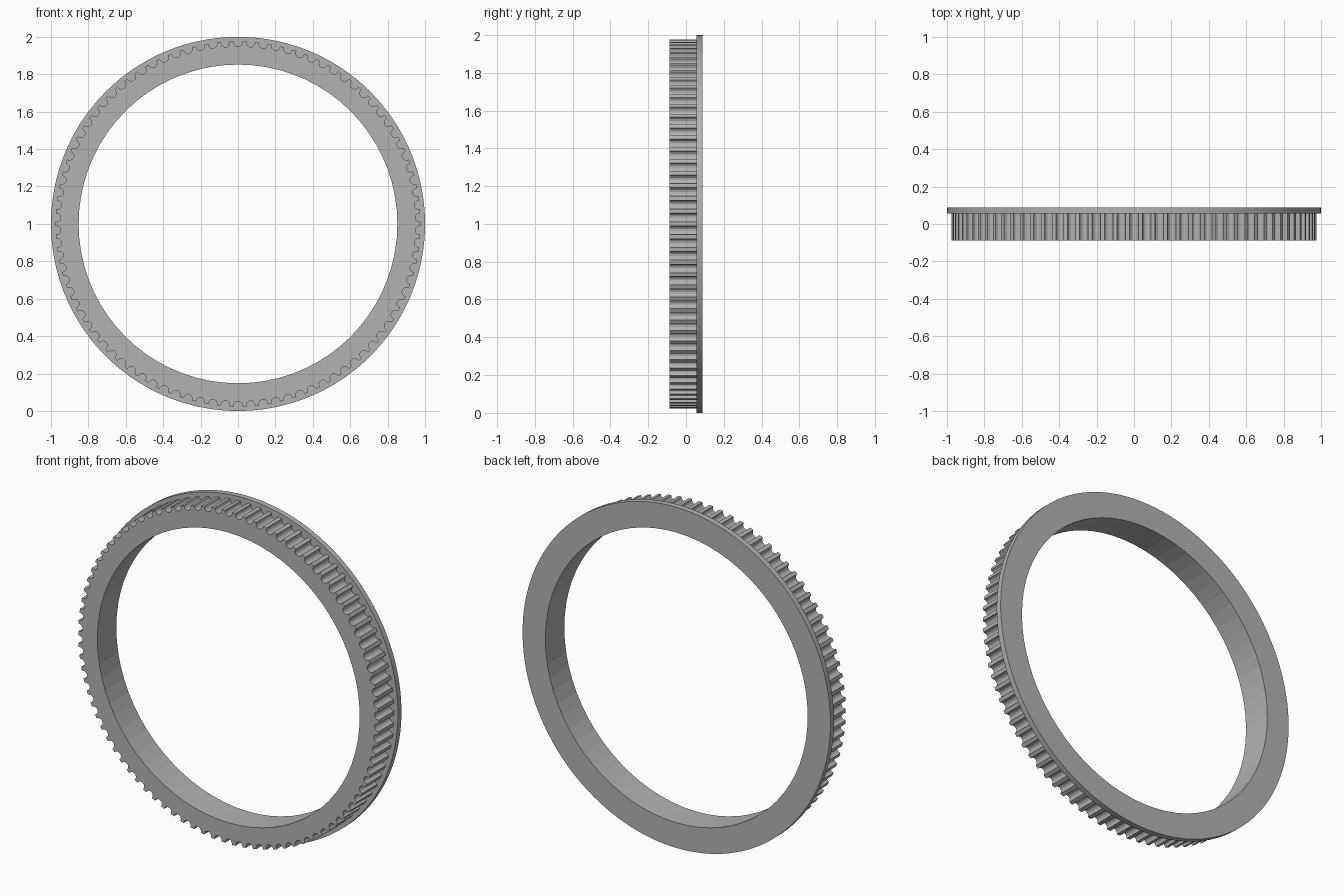
import bpy
from math import sin, cos, pi, tau

cube = bpy.data.objects.get("Cube")
if cube:
    bpy.data.objects.remove(cube)

TEETH = 90
BORE, TIP, ROOT, RIM = 0.852, 0.976, 0.948, 1.0
FRONT, STEP, BACK = -0.088, 0.055, 0.088

grey = bpy.data.materials.new("grey")
grey.use_nodes = True
colour = (0.45, 0.45, 0.45, 1)
grey.diffuse_color = colour
grey.node_tree.nodes["Principled BSDF"].inputs["Base Color"].default_value = colour


def circle(radius, count):
    return [(radius * cos(tau * i / count), radius * sin(tau * i / count))
            for i in range(count)]


def toothed_outline():
    """Narrow rounded lands between round-bottomed belt grooves."""
    steps = 7
    half_groove = 0.34
    points = []
    for tooth in range(TEETH):
        for i in range(steps + 1):
            t = pi * i / steps
            turn = tooth - half_groove * cos(t)
            radius = TIP - (TIP - ROOT) * sin(t) ** 0.8 if 0 < i < steps else TIP
            a = tau * turn / TEETH + pi / 2
            points.append((radius * cos(a), radius * sin(a)))
    return points


def ring(name, outline, hole, y0, y1):
    """Extrude an outline with a hole along y."""
    curve = bpy.data.curves.new(name, 'CURVE')
    curve.dimensions = '2D'
    curve.fill_mode = 'BOTH'
    curve.extrude = (y1 - y0) / 2
    for points in (outline, hole):
        spline = curve.splines.new('POLY')
        spline.points.add(len(points) - 1)
        for p, (x, y) in zip(spline.points, points):
            p.co = (x, y, 0, 1)
        spline.use_cyclic_u = True
    curve.materials.append(grey)
    obj = bpy.data.objects.new(name, curve)
    bpy.context.collection.objects.link(obj)
    obj.rotation_euler.x = pi / 2
    obj.location = (0, (y0 + y1) / 2, 1)
    bpy.ops.object.select_all(action='DESELECT')
    obj.select_set(True)
    bpy.context.view_layer.objects.active = obj
    bpy.ops.object.convert(target='MESH')
    bpy.ops.object.shade_flat()
    return obj


# Toothed belt ring and the plain flange behind it share one bore
bore = circle(BORE, 72)
ring("toothed_ring", toothed_outline(), bore, FRONT, STEP)
ring("back_flange", circle(RIM, 144), bore, STEP, BACK)
